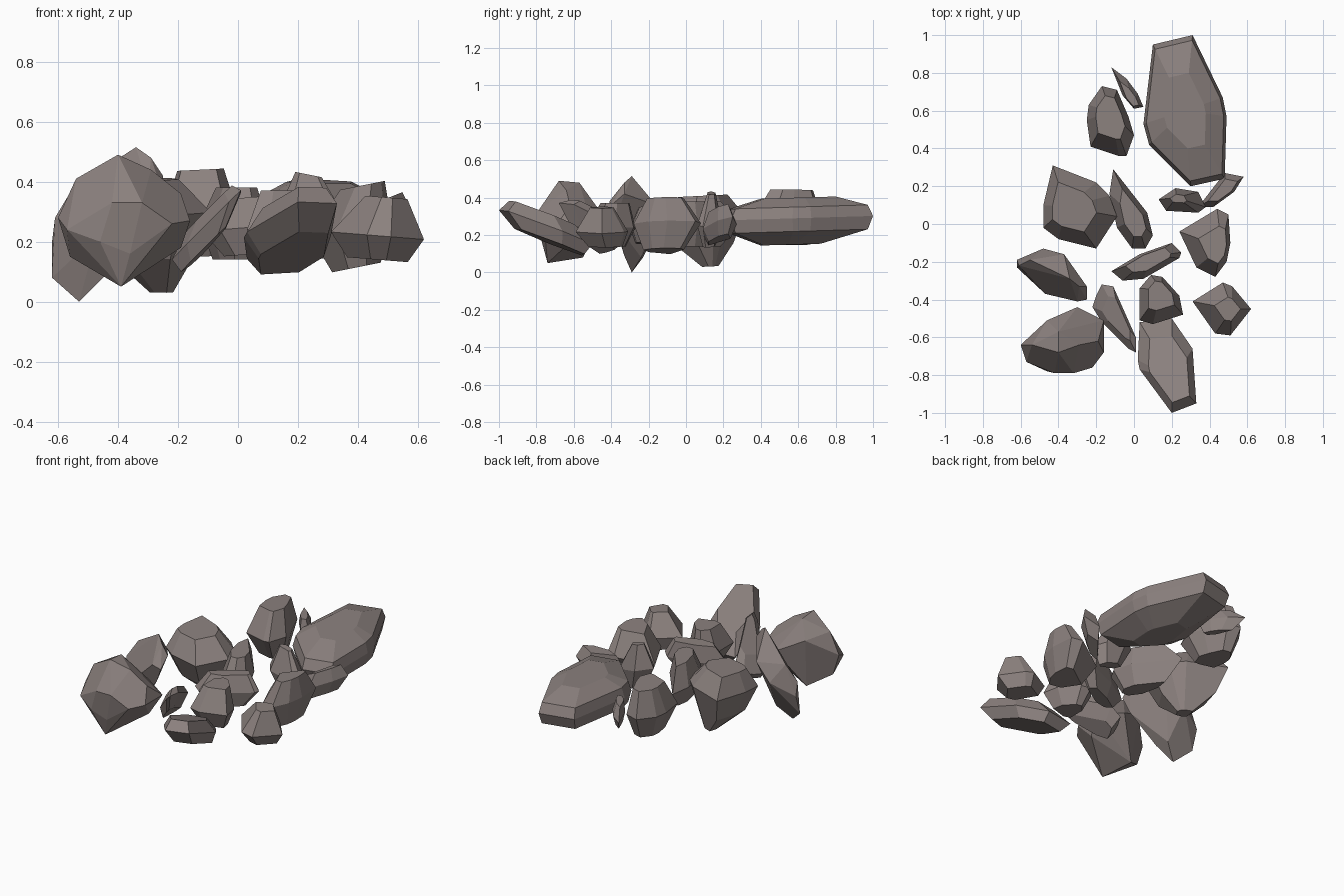
import bpy, bmesh, math

stone = bpy.data.materials.new("stone")
stone.diffuse_color = (0.26, 0.22, 0.21, 1)


def hull(name, points):
    """Flat-faced convex stone wrapped around a few corner points."""
    bm = bmesh.new()
    for x, y, z in points:
        bm.verts.new((x, y, max(0, z)))
    res = bmesh.ops.convex_hull(bm, input=bm.verts)
    junk = {g for g in res["geom_interior"] + res["geom_unused"] if isinstance(g, bmesh.types.BMVert)}
    bmesh.ops.delete(bm, geom=list(junk), context='VERTS')
    bmesh.ops.dissolve_limit(bm, angle_limit=math.radians(6), verts=bm.verts, edges=bm.edges)
    bmesh.ops.recalc_face_normals(bm, faces=bm.faces)
    me = bpy.data.meshes.new(name)
    bm.to_mesh(me)
    bm.free()
    me.materials.append(stone)
    bpy.context.collection.objects.link(bpy.data.objects.new(name, me))


def rock(name, outline, mid, rings, tilt=(0, 0)):
    """Plan outline at height mid, plus (z, scale, dx, dy) rings; heights are sheared by tilt."""
    cx = (min(p[0] for p in outline) + max(p[0] for p in outline)) / 2
    cy = (min(p[1] for p in outline) + max(p[1] for p in outline)) / 2
    pts = []
    for z, s, dx, dy in [(mid, 1, 0, 0)] + rings:
        for px, py in outline:
            x, y = cx + (px - cx) * s + dx, cy + (py - cy) * s + dy
            pts.append((x, y, z + tilt[0] * (x - cx) + tilt[1] * (y - cy)))
    hull(name, pts)


# Back group
rock("back_slab", [(.10, .95), (.31, 1), (.47, .67), (.49, .57), (.48, .24), (.30, .20), (.08, .42), (.05, .53)],
     .29, [(.35, .93, 0, 0), (.40, .5, 0, 0), (.22, .93, 0, 0), (.15, .4, 0, -.04)], (0, .03))
rock("back_shard", [(-.12, .83), (-.04, .77), (.02, .69), (.05, .62), (0, .61), (-.06, .68)],
     .29, [(.35, .6, .01, -.03), (.22, .6, .01, -.02)])
rock("back_left_rock", [(-.25, .55), (-.24, .63), (-.17, .73), (-.09, .71), (-.03, .57), (0, .47), (-.04, .36),
                        (-.08, .36), (-.23, .41)],
     .29, [(.44, .62, 0, .02), (.15, .6, 0, .01)], (.05, 0))

# Middle group
rock("mid_left_rock", [(-.43, .31), (-.20, .22), (-.13, .15), (-.09, .04), (-.20, -.13), (-.40, -.08),
                       (-.48, -.02), (-.48, .10)],
     .30, [(.41, .6, -.03, 0), (.15, .7, 0, .01), (.03, .2, .03, .04)], (0, .05))
rock("mid_long_rock", [(-.11, .29), (-.05, .20), (.07, .06), (.10, -.06), (.06, -.13), (-.01, -.13),
                       (-.09, -.02), (-.13, .16)],
     .26, [(.38, .6, .01, -.02), (.14, .6, 0, -.02)])
rock("mid_small_rock", [(.13, .13), (.22, .19), (.34, .17), (.38, .09), (.34, .06), (.17, .07)],
     .27, [(.42, .35, -.02, .01), (.15, .55, .02, 0)], (-.2, 0))
rock("mid_right_rock", [(.24, -.04), (.34, .02), (.44, .08), (.50, .05), (.51, -.10), (.49, -.20),
                        (.43, -.28), (.33, -.23)],
     .25, [(.38, .55, .04, -.01), (.11, .6, .02, -.02)], (.2, 0))
rock("right_shard", [(.34, .09), (.48, .27), (.58, .25), (.53, .17), (.42, .09)],
     .25, [(.33, .65, .01, 0), (.18, .65, -.01, 0)], (.4, 0))
rock("mid_flat_rock", [(-.12, -.25), (.03, -.16), (.20, -.10), (.25, -.15), (.24, -.18), (.05, -.29), (-.06, -.30)],
     .25, [(.35, .65, .01, .01), (.16, .6, 0, -.01)], (.08, 0))

# Front group
hull("left_tilted_rock", [(-.62, -.19, .20), (-.62, -.23, .08), (-.61, -.22, .28), (-.55, -.19, .38),
                          (-.48, -.13, .27), (-.37, -.16, .36), (-.34, -.29, .515), (-.29, -.33, .48),
                          (-.25, -.33, .42), (-.25, -.40, .36), (-.30, -.41, .38), (-.29, -.38, .27),
                          (-.47, -.37, .22), (-.53, -.29, 0), (-.45, -.24, .08), (-.44, -.33, .09)])
rock("front_right_rock", [(.31, -.41), (.47, -.31), (.52, -.33), (.62, -.45), (.51, -.59), (.43, -.58)],
     .22, [(.35, .45, .03, 0), (.14, .65, 0, .02)], (-.08, 0))
rock("front_mid_rock", [(.09, -.27), (.15, -.28), (.24, -.38), (.26, -.48), (.20, -.50), (.10, -.53),
                        (.03, -.51), (.03, -.34)],
     .24, [(.37, .6, 0, .02), (.14, .6, 0, 0)])
rock("front_slab", [(.03, -.52), (.20, -.50), (.31, -.66), (.33, -.95), (.20, -1.0), (.03, -.77), (.02, -.72)],
     .24, [(.31, .7, .01, -.02), (.17, .75, .01, .02)], (.1, -.36))
rock("front_leaning_shard", [(-.20, -.38), (-.17, -.32), (-.11, -.33), (-.03, -.50), (.01, -.60), (.01, -.68),
                             (-.03, -.66), (-.17, -.52), (-.22, -.44)],
     .25, [(.30, .65, .01, 0), (.18, .65, -.01, 0)], (.9, -.1))
hull("front_left_boulder", [(-.42, -.79, .33), (-.32, -.79, .33), (-.22, -.76, .26), (-.46, -.78, .20),
                            (-.36, -.77, .16), (-.60, -.64, .28), (-.57, -.73, .24), (-.39, -.74, .05),
                            (-.44, -.55, .08), (-.56, -.64, .15), (-.40, -.68, .49), (-.40, -.57, .48),
                            (-.54, -.64, .41), (-.46, -.51, .38), (-.29, -.64, .44), (-.19, -.62, .36),
                            (-.16, -.51, .27), (-.16, -.68, .27), (-.19, -.60, .18), (-.30, -.44, .30)])
